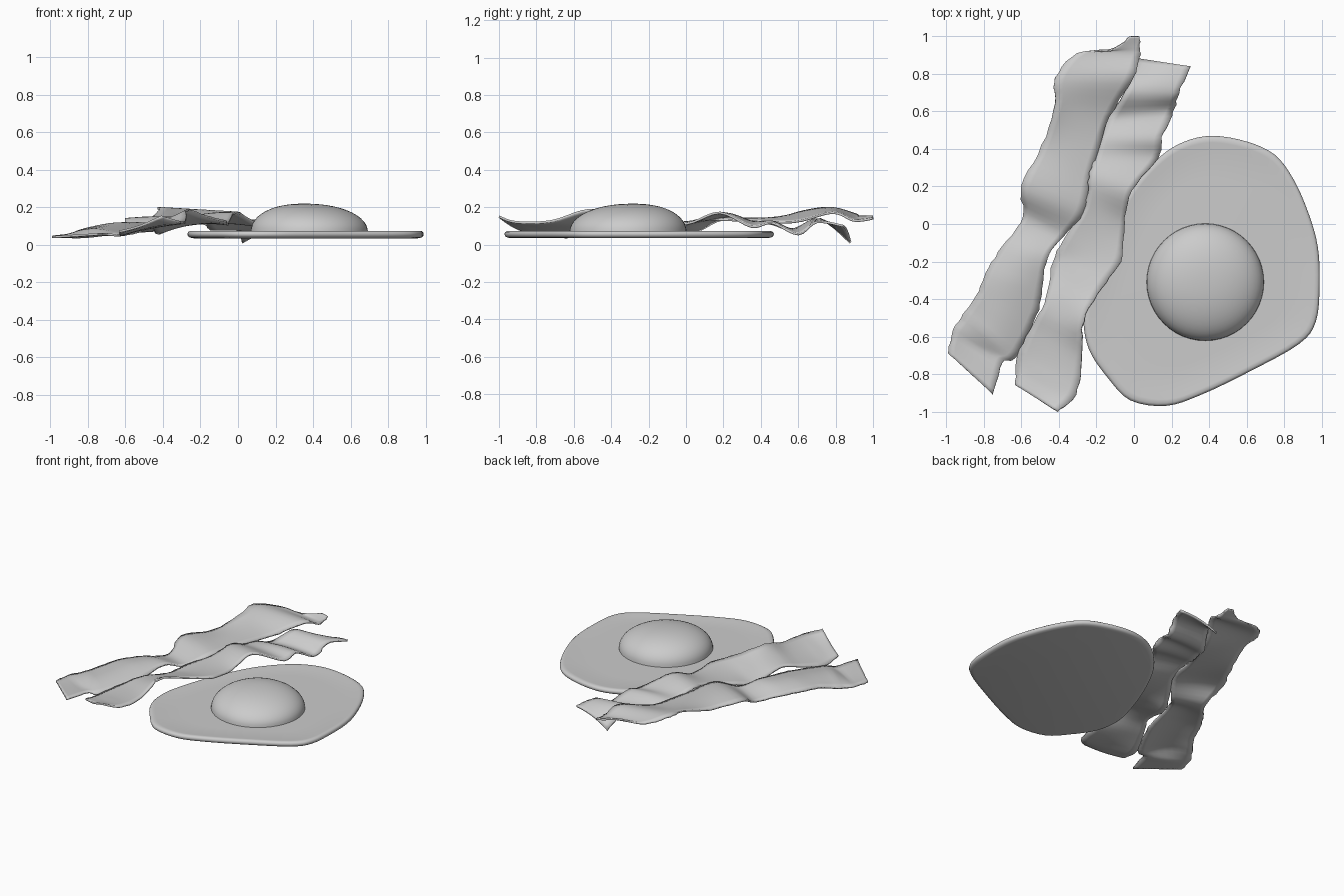
import bpy
import bmesh
import math
import random
from mathutils import Vector

random.seed(4)

default_cube = bpy.data.objects.get("Cube")
if default_cube:
    bpy.data.objects.remove(default_cube, do_unlink=True)

# One plain colour for everything
GREY = (0.6, 0.6, 0.6, 1)
grey = bpy.data.materials.new("plain_grey")
grey.use_nodes = True
grey.diffuse_color = GREY
grey.node_tree.nodes["Principled BSDF"].inputs["Base Color"].default_value = GREY


def catmull(a, b, c, d, t):
    """Smooth point between b and c."""
    return 0.5 * (2 * b + (c - a) * t + (2 * a - 5 * b + 4 * c - d) * t ** 2
                  + (3 * b - a - 3 * c + d) * t ** 3)


def smooth_path(points, steps, closed=False):
    """Resample control points as a smooth path."""
    pts = [Vector(p) for p in points]
    count = len(pts)

    def pick(i):
        return pts[i % count] if closed else pts[max(0, min(i, count - 1))]

    path = []
    for i in range(count if closed else count - 1):
        for s in range(steps):
            path.append(catmull(pick(i - 1), pick(i), pick(i + 1), pick(i + 2), s / steps))
    if not closed:
        path.append(pts[-1])
    return path


def finish(name, bm, angle):
    """Turn a bmesh into a smooth shaded object."""
    bmesh.ops.recalc_face_normals(bm, faces=bm.faces)
    mesh = bpy.data.meshes.new(name)
    bm.to_mesh(mesh)
    bm.free()
    mesh.materials.append(grey)
    obj = bpy.data.objects.new(name, mesh)
    bpy.context.collection.objects.link(obj)
    bpy.ops.object.select_all(action="DESELECT")
    obj.select_set(True)
    bpy.context.view_layer.objects.active = obj
    bpy.ops.object.shade_smooth_by_angle(angle=math.radians(angle))
    return obj


def bridge_rings(bm, rings, closed):
    """Fill quads between neighbouring rows of vertices."""
    for low, high in zip(rings, rings[1:]):
        size = len(low)
        for i in range(size if closed else size - 1):
            j = (i + 1) % size
            bm.faces.new((low[i], low[j], high[j], high[i]))


# Egg white: a flat puddle with a rounded rim
outline = smooth_path([
    (.42, .47), (.6, .44), (.75, .37), (.85, .24), (.93, .06), (.98, -.12),
    (.99, -.32), (.97, -.52), (.88, -.64), (.62, -.785), (.36, -.91), (.17, -.97),
    (-.02, -.94), (-.14, -.82), (-.24, -.67), (-.27, -.5), (-.24, -.34),
    (-.17, -.13), (-.08, .07), (.01, .22), (.14, .36), (.27, .44)], 4, closed=True)
middle = Vector((.38, -.25))
rim = [(.3, .07), (.7, .068), (.9, .068), (.95, .073), (.98, .073), (.995, .066),
       (1, .056), (.995, .045), (.98, .038), (.95, .034)]
bm = bmesh.new()
rings = []
for scale, z in rim:
    flat = [middle + (p - middle) * scale for p in outline]
    rings.append([bm.verts.new((p.x, p.y, z)) for p in flat])
bridge_rings(bm, rings, closed=True)
bm.faces.new(rings[0])
bm.faces.new(rings[-1])
finish("egg_white", bm, 50)

# Yolk: a flattened dome, leaning very slightly
bm = bmesh.new()
sides, levels = 48, 12
rings = []
for level in range(levels):
    a = math.pi / 2 * level / levels
    radius = .313 * math.cos(a) ** .9
    height = .152 * math.sin(a) ** .95
    ring = []
    for i in range(sides):
        turn = math.tau * i / sides
        x, y = radius * math.cos(turn), radius * math.sin(turn)
        lean = (y - x) * .03 * height / .152
        ring.append(bm.verts.new((.38 + x, -.31 + y, .066 + height + lean)))
    rings.append(ring)
bridge_rings(bm, rings, closed=True)
top = bm.verts.new((.38, -.31, .218))
for i in range(sides):
    bm.faces.new((rings[-1][i], rings[-1][(i + 1) % sides], top))
bm.faces.new(rings[0])
finish("yolk", bm, 50)


def bacon(name, left, right, lifts):
    """A thin wavy ribbon between two edges, its middle raised by lifts."""
    across, steps = 8, 5
    bm = bmesh.new()
    rows = []
    for n, (a, b) in enumerate(zip(smooth_path(left, steps), smooth_path(right, steps))):
        station, part = divmod(n, steps)
        following = lifts[min(station + 1, len(lifts) - 1)]
        lift = lifts[station] + (following - lifts[station]) * part / steps
        row = []
        for i in range(across + 1):
            t = i / across
            p = a.lerp(b, t)
            p.z += lift * math.sin(math.pi * t)
            if i in (0, across):
                p.x += random.uniform(-.005, .005)
            row.append(bm.verts.new(p))
        rows.append(row)
    bridge_rings(bm, rows, closed=False)
    obj = finish(name, bm, 60)
    solid = obj.modifiers.new("thickness", "SOLIDIFY")
    solid.thickness = .012
    solid.offset = 0


# Two rashers, each given by its left and right edge
bacon("outer_bacon_strip",
      [(-.99, -.69, .04), (-.97, -.58, .045), (-.91, -.48, .05), (-.84, -.38, .075),
       (-.79, -.26, .085), (-.7, -.12, .08), (-.59, .04, .065), (-.6, .2, .135),
       (-.49, .42, .125), (-.42, .64, .18), (-.42, .78, .195), (-.3, .91, .16),
       (-.12, .93, .15), (-.02, 1, .15)],
      [(-.75, -.91, .055), (-.7, -.74, .055), (-.63, -.71, .05), (-.52, -.49, .07),
       (-.49, -.34, .09), (-.46, -.18, .11), (-.38, -.07, .08), (-.27, .06, .13),
       (-.23, .27, .13), (-.13, .57, .12), (0, .78, .17), (.03, .89, .13),
       (.03, .95, .13), (.03, 1, .14)],
      [0, -.01, .03, .025, .025, .015, 0, .01, .01, 0, 0, 0, 0, 0])
bacon("inner_bacon_strip",
      [(-.63, -.86, .07), (-.63, -.73, .05), (-.56, -.57, .08), (-.48, -.42, .11),
       (-.43, -.2, .06), (-.37, -.07, .09), (-.26, .1, .13), (-.24, .25, .15),
       (-.21, .36, .12), (-.18, .46, .11), (-.13, .57, .08), (-.04, .72, .135),
       (.02, .88, .01)],
      [(-.41, -1, .15), (-.31, -.91, .12), (-.28, -.72, .125), (-.27, -.52, .185),
       (-.17, -.34, .15), (-.07, -.2, .125), (-.05, 0, .11), (-.01, .18, .17),
       (.13, .35, .095), (.15, .46, .115), (.21, .6, .055), (.24, .7, .12),
       (.3, .84, .1)],
      [-.01, .01, 0, -.015, .01, .005, .005, .005, .01, .01, .01, 0, .02])
